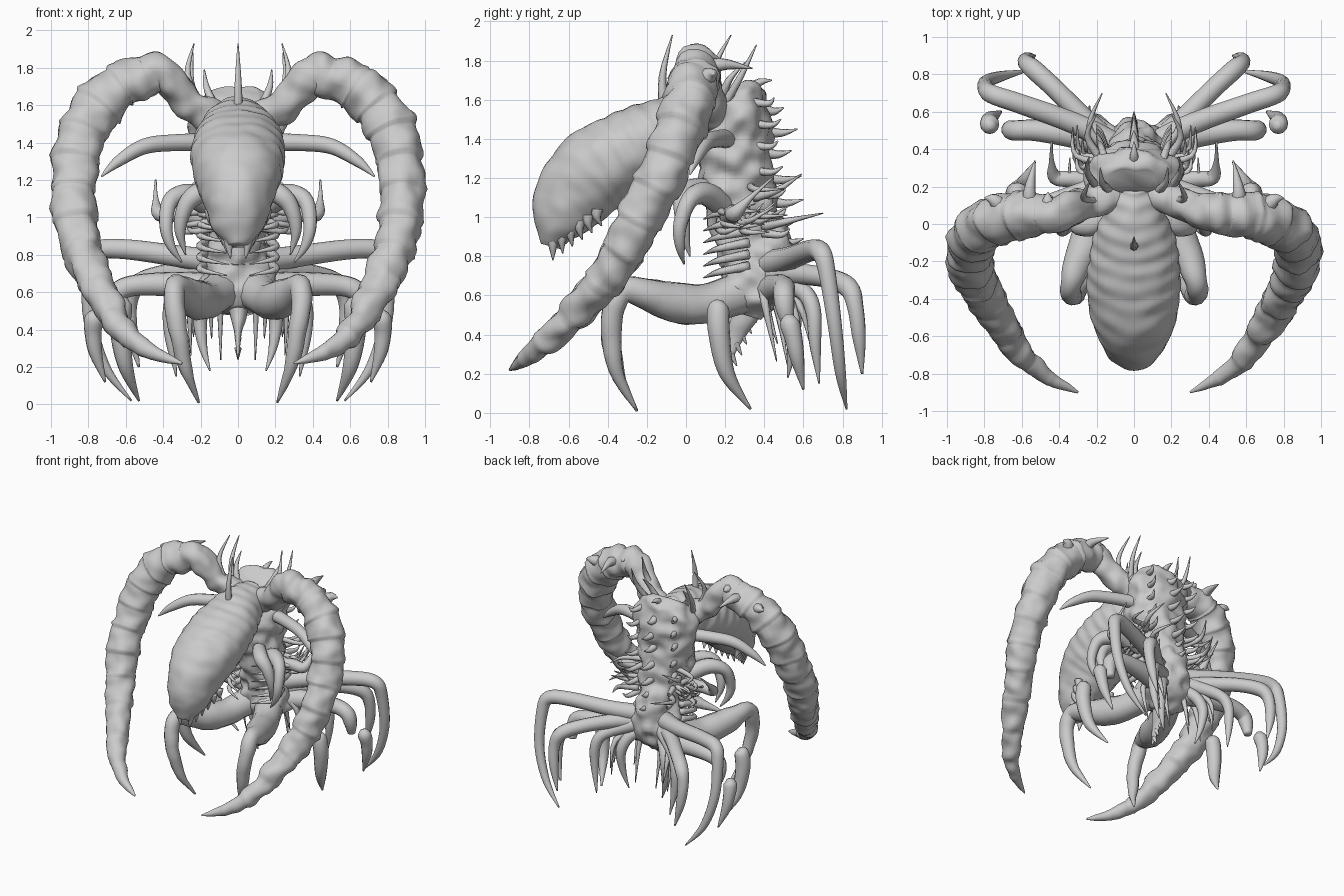
import bpy, bmesh, math, random
from mathutils import Vector, noise

random.seed(4)


def spline(pts, n):
    """Catmull-Rom samples through tuples of any length."""
    out, m = [], len(pts) - 1
    for i in range(n + 1):
        u = i / n * m
        k = min(int(u), m - 1)
        t = u - k
        p = [pts[max(0, min(m, k + j))] for j in (-1, 0, 1, 2)]
        out.append([0.5 * (2 * b + (c - a) * t + (2 * a - 5 * b + 4 * c - d) * t * t
                    + (3 * b - a - 3 * c + d) * t ** 3) for a, b, c, d in zip(*p)])
    return out


def tube(name, pts, n=16, seg=12, ridge=None, rough=0.0, bm=None):
    """Loft along (x, y, z, r_side[, r_up]) points; ridge(t, angle) scales radius."""
    own = bm is None
    bm = bm or bmesh.new()
    s = spline(pts, n)
    c = [Vector(q[:3]) for q in s]
    side, rings = Vector((1, 0, 0)), []
    for i, q in enumerate(s):
        tan = (c[min(i + 1, n)] - c[max(i - 1, 0)]).normalized()
        side = side - tan * side.dot(tan)
        if side.length < 0.05:
            side = tan.orthogonal()
        side.normalize()
        up = tan.cross(side)
        ra, rb = max(q[3], 0.003), max(q[-1], 0.003)
        ring = []
        for j in range(seg):
            a = math.tau * j / seg
            f = ridge(i / n, a) if ridge else 1
            p = c[i] + (side * math.cos(a) * ra + up * math.sin(a) * rb) * f
            if rough:
                p += (p - c[i]).normalized() * noise.noise(p * 11) * min(rough, ra * .3)
            ring.append(bm.verts.new(p))
        rings.append(ring)
    for a, b in zip(rings, rings[1:]):
        for j in range(seg):
            k = (j + 1) % seg
            bm.faces.new((a[j], a[k], b[k], b[j]))
    bm.faces.new(rings[0][::-1])
    bm.faces.new(rings[-1])
    return finish(name, bm) if own else None


def finish(name, bm):
    bmesh.ops.recalc_face_normals(bm, faces=bm.faces)
    me = bpy.data.meshes.new(name)
    bm.to_mesh(me)
    bm.free()
    for f in me.polygons:
        f.use_smooth = True
    ob = bpy.data.objects.new(name, me)
    bpy.context.collection.objects.link(ob)
    return ob


def pair(name, pts, **kw):
    for tag, s in (("left", 1), ("right", -1)):
        tube(f"{name}_{tag}", [(p[0] * s, *p[1:]) for p in pts], **kw)


def spikes(name, items, mirror=False):
    """Curved thorns: (base, middle, tip, radius), merged in one object."""
    bm = bmesh.new()
    for a, b, c, r in items:
        for s in ((1, -1) if mirror else (1,)):
            P = [(p[0] * s, p[1], p[2], q) for p, q in ((a, r), (b, r * .7), (c, .003))]
            tube("", P, n=8, seg=7, bm=bm)
    finish(name, bm)


# Domed head with plated ridges that fade toward the smooth tip
tube("head", [(0, .2, 1.53, .12, .11), (0, .05, 1.49, .17, .16), (0, -.12, 1.42, .23, .19),
              (0, -.3, 1.335, .25, .21), (0, -.47, 1.23, .235, .22), (0, -.59, 1.09, .185, .195),
              (0, -.66, .95, .135, .125), (0, -.69, .85, .05, .05)], n=110, seg=40,
     ridge=lambda t, a: 1 + .025 * math.sin(t * 95 + 3 * abs(math.cos(a))) * max(0, 1 - t * 1.2),
     rough=.01)

# Torso and pelvis
tube("torso", [(0, .22, 1.65, .12, .08), (0, .24, 1.61, .22, .15), (0, .26, 1.5, .25, .17),
               (0, .25, 1.3, .22, .18), (0, .27, 1.1, .19, .19), (0, .33, .9, .15, .18),
               (0, .37, .75, .17, .19), (0, .33, .6, .22, .16), (0, .3, .5, .1, .08)],
     n=80, seg=40, rough=.045)


# Great scythe arms, segmented by overlapping plates
def plates(t, a):
    return .96 + .11 * ((t * 16) % 1) ** 1.3 if t > .3 else 1


pair("scythe_arm", [(.1, .16, 1.52, .1), (.25, .11, 1.6, .085), (.4, .06, 1.765, .1),
                    (.5, .055, 1.745, .115), (.63, .045, 1.7, .125), (.765, .01, 1.57, .13),
                    (.845, -.05, 1.4, .13), (.875, -.13, 1.2, .122), (.87, -.235, 1.0, .115),
                    (.825, -.335, .8, .105), (.735, -.485, .6, .092), (.62, -.675, .4, .068),
                    (.47, -.81, .285, .042), (.3, -.9, .22, .006)],
     n=192, seg=20, ridge=plates, rough=.025)

# Sickle ribs behind the scythes
pair("upper_sickle", [(.15, .22, 1.4, .05), (.33, .16, 1.4, .045), (.5, .1, 1.38, .042),
                      (.64, .05, 1.3, .03), (.73, .02, 1.22, .005)], n=24)

# Small chest arms and claws
pair("chest_claw", [(.14, .2, 1.05, .06), (.26, .1, 1.12, .06), (.36, .02, 1.09, .045),
                    (.385, -.03, .96, .036), (.36, -.03, .85, .025), (.3, -.01, .76, .004)], n=24)
pair("inner_claw", [(.12, .1, 1.15, .05), (.21, .0, 1.13, .055), (.28, -.02, 1.06, .045),
                    (.31, -.01, .93, .03), (.28, .02, .8, .004)], n=24)
pair("feeler", [(.18, .22, 1.0, .05), (.32, .24, 1.02, .045), (.42, .25, 1.02, .04),
                (.44, .33, 1.1, .015), (.44, .44, 1.2, .005)], n=20)

# Walking legs: front pair and three pairs at the back
pair("front_leg", [(.08, .3, .62, .11), (.16, .12, .56, .1), (.22, -.03, .56, .105),
                   (.29, -.18, .6, .085), (.335, -.31, .63, .06), (.34, -.365, .55, .055),
                   (.32, -.385, .4, .05), (.28, -.35, .2, .035), (.21, -.25, .01, .006)],
     n=36, rough=.008)
pair("back_leg_a", [(.1, .42, .7, .06), (.25, .55, .71, .055), (.42, .72, .69, .052),
                    (.54, .83, .64, .052), (.58, .865, .54, .042), (.57, .885, .38, .034),
                    (.53, .9, .2, .006)], n=32)
pair("back_leg_b", [(.1, .42, .76, .07), (.3, .53, .79, .06), (.6, .64, .83, .055),
                    (.75, .69, .82, .052), (.79, .72, .72, .045), (.79, .76, .45, .037),
                    (.71, .79, .2, .028), (.57, .82, .02, .005)], n=32)
pair("back_leg_c", [(.1, .42, .62, .08), (.3, .47, .64, .07), (.52, .5, .64, .058),
                    (.63, .5, .61, .055), (.66, .505, .54, .05), (.66, .52, .45, .03)], n=28)

# Separate curved shins: middle pair and small rear pair
pair("middle_shin", [(.61, .17, .57, .025), (.62, .165, .53, .055), (.63, .17, .4, .055),
                     (.6, .21, .2, .04), (.53, .33, .02, .006)], n=24)
pair("rear_shin", [(.76, .53, .5, .02), (.77, .53, .46, .05), (.775, .55, .38, .045),
                   (.76, .57, .27, .035), (.71, .6, .12, .006)], n=20)

# Short inner limbs hanging below the back
pair("hanging_limb", [(.06, .4, .65, .06), (.15, .5, .6, .045), (.2, .55, .48, .04),
                      (.19, .54, .32, .025), (.15, .52, .18, .004)], n=20)
pair("hanging_limb_outer", [(.1, .45, .7, .06), (.3, .6, .62, .045), (.36, .65, .52, .04),
                            (.36, .66, .35, .03), (.33, .68, .15, .004)], n=20)

# Toothed tail under the pelvis
tube("tail", [(0, .35, .62, .08, .1), (0, .3, .5, .05, .07), (0, .25, .38, .02, .04),
              (0, .21, .25, .005, .01)], n=24, rough=.01)
spikes("tail_teeth", [((0, .33 - .025 * i, .52 - .055 * i), (0, .34 - .025 * i, .5 - .055 * i),
                       (0, .36 - .025 * i, .46 - .055 * i), .02) for i in range(5)])

# Long crown spines
spikes("crown_centre_spine", [((0, -.11, 1.52), (0, -.12, 1.72), (0, -.07, 1.93), .028),
                              ((0, .3, 1.58), (0, .36, 1.68), (0, .44, 1.7), .035)])
spikes("crown_side_spines", [
    ((.2, .12, 1.6), (.27, .14, 1.76), (.235, .23, 1.93), .026),
    ((.13, .18, 1.6), (.17, .22, 1.7), (.18, .3, 1.79), .025),
    ((.2, .2, 1.58), (.25, .28, 1.72), (.24, .36, 1.88), .024),
    ((.55, .06, 1.72), (.56, .17, 1.78), (.53, .34, 1.76), .05),
    ((.44, .05, 1.77), (.46, .12, 1.81), (.46, .17, 1.81), .05),
    ((.7, .08, 1.7), (.75, .13, 1.73), (.8, .14, 1.73), .05)], True)

# Back spines: centre row and a shorter row each side
rows = [(1.55, .4, .1), (1.44, .4, .17), (1.33, .4, .14), (1.2, .4, .19), (1.08, .42, .18),
        (.98, .45, .12), (.88, .46, .14)]
spikes("back_spines", [((0, y, z), (0, y + d * .5, z - .01), (0, y + d, z + .01), .03)
                       for z, y, d in rows])
spikes("back_side_spines", [((.15, y - .07, z + .04), (.18, y + d * .2, z + .03),
                             (.2, y + d * .5, z + .06), .024) for z, y, d in rows], True)
spikes("hip_hooks", [((.15, .4, .95), (.24, .52, .98), (.17, .7, 1.02), .025),
                     ((.18, .35, 1.1), (.25, .47, 1.14), (.2, .59, 1.22), .025)], True)

# Ragged flank tendrils and rib ridges
flank = []
for i in range(14):
    z, y = random.uniform(.92, 1.18), random.uniform(.15, .36)
    x = random.uniform(.22, .33)
    flank.append(((.12, y, z), (x, y + .04, z - .02),
                  (x + .02, y + random.uniform(.1, .2), z + random.uniform(-.04, .08)), .022))
spikes("flank_tendrils", flank, True)
spikes("rib_ridges", [((.17, .32, z + .03), (.2, .17, z), (.06, .09, z - .03), .026)
                      for z in (.72, .78, .84, .9, .96, 1.02)], True)

# Drooping strands beneath the rear
droop = []
for i in range(6):
    x, y = random.uniform(.04, .26), random.uniform(.4, .58)
    droop.append(((x * .6, .4, .66), (x, y, .56),
                  (x, y + .06, random.uniform(.2, .42)), .03))
spikes("drooping_strands", droop, True)

# Mouth teeth along the lower edge of the head
teeth = [((.05 + .02 * i, -.68 + .045 * i, .89 + .03 * i), (.05 + .02 * i, -.68 + .045 * i, .85 + .03 * i),
          (.04 + .02 * i, -.68 + .05 * i, .78 + .035 * i), .032) for i in range(6)]
spikes("mouth_teeth", teeth, True)
